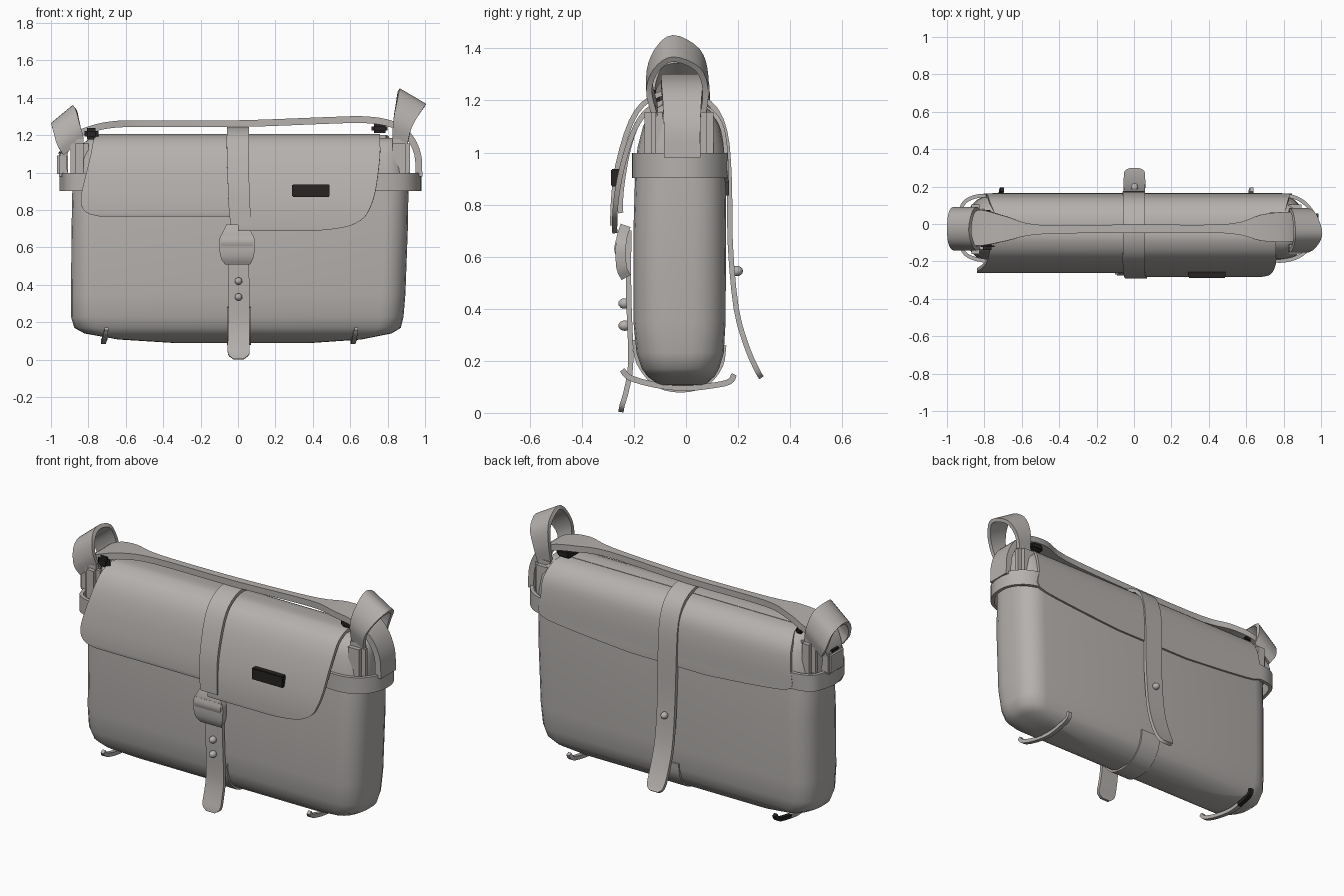
import bpy, bmesh, math
from mathutils import Vector


def material(name, rgb):
    m = bpy.data.materials.new(name)
    m.diffuse_color = (*rgb, 1)
    return m


LEATHER = material("warm grey leather", (0.46, 0.438, 0.422))
DARK = material("near black", (0.02, 0.017, 0.016))


def finish(name, bm, mat=LEATHER, angle=40):
    bmesh.ops.recalc_face_normals(bm, faces=bm.faces)
    me = bpy.data.meshes.new(name)
    bm.to_mesh(me)
    bm.free()
    ob = bpy.data.objects.new(name, me)
    bpy.context.collection.objects.link(ob)
    me.materials.append(mat)
    bpy.ops.object.select_all(action='DESELECT')
    ob.select_set(True)
    bpy.context.view_layer.objects.active = ob
    bpy.ops.object.shade_smooth_by_angle(angle=math.radians(angle))
    return ob


def loft(name, rings, mat=LEATHER, angle=40):
    """Skin a list of closed rings and cap both ends."""
    bm = bmesh.new()
    rows = [[bm.verts.new(p) for p in ring] for ring in rings]
    n = len(rows[0])
    for a, b in zip(rows, rows[1:]):
        for i in range(n):
            j = (i + 1) % n
            bm.faces.new((a[i], a[j], b[j], b[i]))
    bm.faces.new(rows[0])
    bm.faces.new(rows[-1])
    return finish(name, bm, mat, angle)


def smooth_path(pts, steps):
    """Catmull-Rom curve through points (x, y, z, width)."""
    p = [Vector(q) for q in pts]
    p = [p[0] * 2 - p[1]] + p + [p[-1] * 2 - p[-2]]
    out = []
    for a, b, c, d in zip(p, p[1:], p[2:], p[3:]):
        for k in range(steps):
            t = k / steps
            out.append(0.5 * (2 * b + (c - a) * t + (2 * a - 5 * b + 4 * c - d) * t * t
                              + (3 * b - a - 3 * c + d) * t ** 3))
    return out + [p[-2]]


def ribbon(name, pts, axis, thick=0.02, steps=4, mat=LEATHER):
    """Band that follows a path; its width lies along axis."""
    axis = Vector(axis).normalized()
    path = smooth_path(pts, steps)
    rings = []
    for i, q in enumerate(path):
        t = (path[min(i + 1, len(path) - 1)] - path[max(i - 1, 0)]).to_3d()
        n = t.cross(axis).normalized() * thick / 2
        c, w = q.to_3d(), axis * max(q.w, 0.004) / 2
        rings.append([c - w - n, c + w - n, c + w + n, c - w + n])
    return loft(name, rings, mat)


def panel(name, rows, thick=0.02, steps=3):
    """Sheet from rows (y, z, left x, right x)."""
    return ribbon(name, [((l + r) / 2, y, z, r - l) for y, z, l, r in rows],
                  (1, 0, 0), thick, steps)


def box(name, lo, hi, mat=LEATHER, bevel=0.01):
    bm = bmesh.new()
    bmesh.ops.create_cube(bm, size=1)
    for v in bm.verts:
        v.co = [(a + b) / 2 + c * (b - a) for a, b, c in zip(lo, hi, v.co)]
    bmesh.ops.bevel(bm, geom=bm.edges[:], offset=bevel, segments=2, affect='EDGES')
    return finish(name, bm, mat)


def rivet(name, x, y, z):
    bm = bmesh.new()
    bmesh.ops.create_uvsphere(bm, u_segments=12, v_segments=8, radius=0.02)
    for v in bm.verts:
        v.co = (x + v.co.x, y + v.co.y * 1.2, z + v.co.z)
    return finish(name, bm)


def rounded_ring(z, x0, x1, y0, y1):
    r = min(0.125, (y1 - y0) * 0.4)
    ring = []
    for cx, cy, a0 in ((x1 - r, y1 - r, 0), (x0 + r, y1 - r, 90),
                       (x0 + r, y0 + r, 180), (x1 - r, y0 + r, 270)):
        for k in range(6):
            a = math.radians(a0 + 18 * k)
            ring.append((cx + r * math.cos(a), cy + r * math.sin(a), z))
    return ring


# Bag body: rounded sections stacked from the belly to the top
loft("bag_body", [rounded_ring(*s) for s in (
    (0.09, -0.35, 0.40, -0.06, 0.04), (0.108, -0.64, 0.66, -0.105, 0.075),
    (0.14, -0.82, 0.82, -0.148, 0.11), (0.17, -0.875, 0.87, -0.17, 0.127),
    (0.23, -0.893, 0.885, -0.19, 0.145), (0.35, -0.893, 0.895, -0.202, 0.152),
    (0.7, -0.89, 0.908, -0.202, 0.154), (0.95, -0.885, 0.912, -0.194, 0.152),
    (1.02, -0.87, 0.91, -0.186, 0.148), (1.10, -0.855, 0.905, -0.165, 0.132),
    (1.155, -0.83, 0.895, -0.14, 0.102), (1.186, -0.79, 0.86, -0.09, 0.06))], angle=50)

# Front flap in two halves, the right one hanging lower
top = [(0.0, 1.192), (-0.045, 1.196), (-0.09, 1.192), (-0.15, 1.16), (-0.195, 1.095)]
panel("flap_left", [(y, z, -0.735 - 0.013 * i, 0) for i, (y, z) in enumerate(top)] + [
    (-0.225, 1.0, -0.81, 0), (-0.243, 0.9, -0.835, 0), (-0.25, 0.84, -0.84, 0),
    (-0.252, 0.80, -0.825, 0), (-0.252, 0.78, -0.795, 0), (-0.25, 0.768, -0.74, 0)])
panel("flap_right", [(y, z, 0, 0.76) for y, z in top] + [
    (-0.23, 1.0, 0, 0.75), (-0.255, 0.9, 0, 0.735), (-0.268, 0.82, 0, 0.71),
    (-0.273, 0.76, 0, 0.675), (-0.274, 0.72, 0, 0.61), (-0.274, 0.703, 0, 0.54),
    (-0.273, 0.69, 0, 0.42)])

# Back yoke with a lower edge that dips in the middle
panel("back_yoke", [(-0.03, 1.193, -0.74, 0.79), (0.02, 1.19, -0.74, 0.80),
                    (0.065, 1.178, -0.75, 0.81), (0.11, 1.145, -0.77, 0.82),
                    (0.14, 1.09, -0.78, 0.83), (0.153, 1.0, -0.79, 0.83),
                    (0.156, 0.9, -0.79, 0.83), (0.157, 0.865, -0.6, 0.62),
                    (0.157, 0.835, -0.25, 0.25)], 0.016)

# Centre strap over the top, with a free tail at the back
panel("centre_strap", [(-0.282, 0.72, -0.04, 0.07), (-0.278, 0.82, -0.05, 0.065),
                       (-0.262, 0.95, -0.055, 0.06), (-0.21, 1.12, -0.06, 0.06),
                       (-0.14, 1.205, -0.06, 0.06), (-0.03, 1.235, -0.06, 0.06),
                       (0.09, 1.19, -0.06, 0.06), (0.148, 1.085, -0.06, 0.06),
                       (0.166, 0.9, -0.06, 0.06), (0.17, 0.65, -0.055, 0.06),
                       (0.193, 0.4, -0.055, 0.06), (0.235, 0.25, -0.055, 0.06),
                       (0.275, 0.16, -0.05, 0.055), (0.29, 0.135, -0.025, 0.03)])
panel("front_tail", [(-0.22, 0.7, -0.055, 0.055), (-0.22, 0.45, -0.05, 0.06),
                     (-0.212, 0.2, -0.052, 0.062), (-0.228, 0.09, -0.055, 0.062),
                     (-0.245, 0.03, -0.053, 0.06), (-0.25, 0.003, -0.025, 0.03)])
panel("under_strap", [(-0.200, 0.28, -0.06, 0.07), (-0.183, 0.19, -0.06, 0.07),
                      (-0.115, 0.108, -0.06, 0.07), (-0.02, 0.085, -0.06, 0.07),
                      (0.075, 0.108, -0.06, 0.07), (0.135, 0.18, -0.06, 0.07),
                      (0.148, 0.26, -0.06, 0.07)], 0.014)

# Buckle and rivets
panel("buckle", [(-0.232, 0.72, -0.06, 0.06), (-0.245, 0.68, -0.08, 0.07),
                 (-0.25, 0.64, -0.10, 0.09), (-0.248, 0.56, -0.095, 0.085),
                 (-0.23, 0.52, -0.07, 0.065)], 0.04)
panel("buckle_bar", [(-0.264, 0.66, -0.09, 0.08), (-0.27, 0.63, -0.09, 0.08),
                     (-0.264, 0.605, -0.09, 0.08)], 0.012)
for i, (y, z) in enumerate(((-0.236, 0.42), (-0.236, 0.335), (0.195, 0.545))):
    rivet(f"rivet_{i}", 0.003, y, z)

# Name plate on the flap
box("flap_plate", (0.29, -0.288, 0.87), (0.49, -0.25, 0.937), DARK, 0.004)

# Carry strap along the top, running down to the end bands
ribbon("carry_strap", [(-0.925, -0.02, 0.98, 0.14), (-0.935, -0.02, 1.08, 0.14),
                       (-0.89, -0.02, 1.18, 0.17), (-0.81, -0.02, 1.225, 0.19),
                       (-0.68, -0.025, 1.256, 0.13), (-0.5, -0.03, 1.262, 0.05),
                       (0, -0.025, 1.262, 0.045), (0.5, -0.025, 1.28, 0.05),
                       (0.68, -0.02, 1.283, 0.14), (0.82, -0.015, 1.26, 0.16),
                       (0.91, -0.015, 1.20, 0.15), (0.96, -0.015, 1.1, 0.14),
                       (0.968, -0.015, 0.98, 0.14)], (0, 1, 0), 0.036)
# Loose stub above the left end band
box("strap_stub", (-0.968, -0.09, 0.98), (-0.91, 0.05, 1.105), bevel=0.012)
box("stub_mark", (-0.96, -0.05, 1.098), (-0.915, 0.015, 1.112), DARK, 0.003)

# End bands and gusset folds
for side, s, reach in (("left", -1, 0.945), ("right", 1, 0.97)):
    ribbon(f"end_band_{side}", [(s * x, y, 0.95, 0.095) for x, y in (
        (0.70, -0.195), (0.81, -0.195), (0.90, -0.162), (reach - 0.015, -0.09),
        (reach, -0.01), (reach - 0.015, 0.06), (0.905, 0.118), (0.84, 0.148), (0.76, 0.151))],
        (0, 0, 1), 0.02)
    for part, y0, y1 in (("front", -0.16, -0.09), ("back", 0.03, 0.105)):
        xs = sorted((s * 0.80, s * (reach - 0.05)))
        box(f"gusset_{part}_{side}", (xs[0], y0, 0.96), (xs[1], y1, 1.18), bevel=0.025)

# Dark strap fittings
box("fitting_left", (-0.822, -0.14, 1.178), (-0.745, -0.1, 1.24), DARK, 0.016)
box("fitting_left_back", (-0.80, 0.05, 1.185), (-0.76, 0.075, 1.215), DARK, 0.008)
box("fitting_right", (0.715, -0.08, 1.213), (0.80, 0.062, 1.26), DARK, 0.012)

# Raised strap loops at both ends
ribbon("loop_right", [(0.865, 0.065, 1.16, 0.09), (0.88, 0.075, 1.265, 0.11),
                      (0.91, 0.045, 1.355, 0.14), (0.93, -0.05, 1.40, 0.165),
                      (0.91, -0.115, 1.35, 0.14), (0.88, -0.142, 1.265, 0.11),
                      (0.865, -0.12, 1.16, 0.09)], (0.85, 0, -0.5), 0.022)
ribbon("loop_left", [(-0.88, 0.07, 1.14, 0.14), (-0.905, 0.08, 1.2, 0.16),
                     (-0.925, 0.05, 1.28, 0.16), (-0.935, -0.03, 1.305, 0.15),
                     (-0.925, -0.10, 1.28, 0.16), (-0.905, -0.13, 1.2, 0.16),
                     (-0.88, -0.12, 1.14, 0.14)], (-0.75, 0, -0.62), 0.022)

# Hooked feet under the bag; the left one has a dark back end
for side, x in (("left", -0.715), ("right", 0.62)):
    foot = ribbon(f"foot_{side}", [
        (x + 0.012, -0.245, 0.165, 0.02), (x + 0.005, -0.215, 0.135, 0.025),
        (x, -0.12, 0.108, 0.025), (x - 0.005, 0.0, 0.095, 0.025),
        (x, 0.12, 0.108, 0.025), (x + 0.005, 0.17, 0.122, 0.025),
        (x + 0.01, 0.185, 0.148, 0.02)], (1, 0, 0), 0.022)
    if side == "left":
        foot.data.materials.append(DARK)
        for f in foot.data.polygons:
            f.material_index = int(f.center.y > 0.05)
